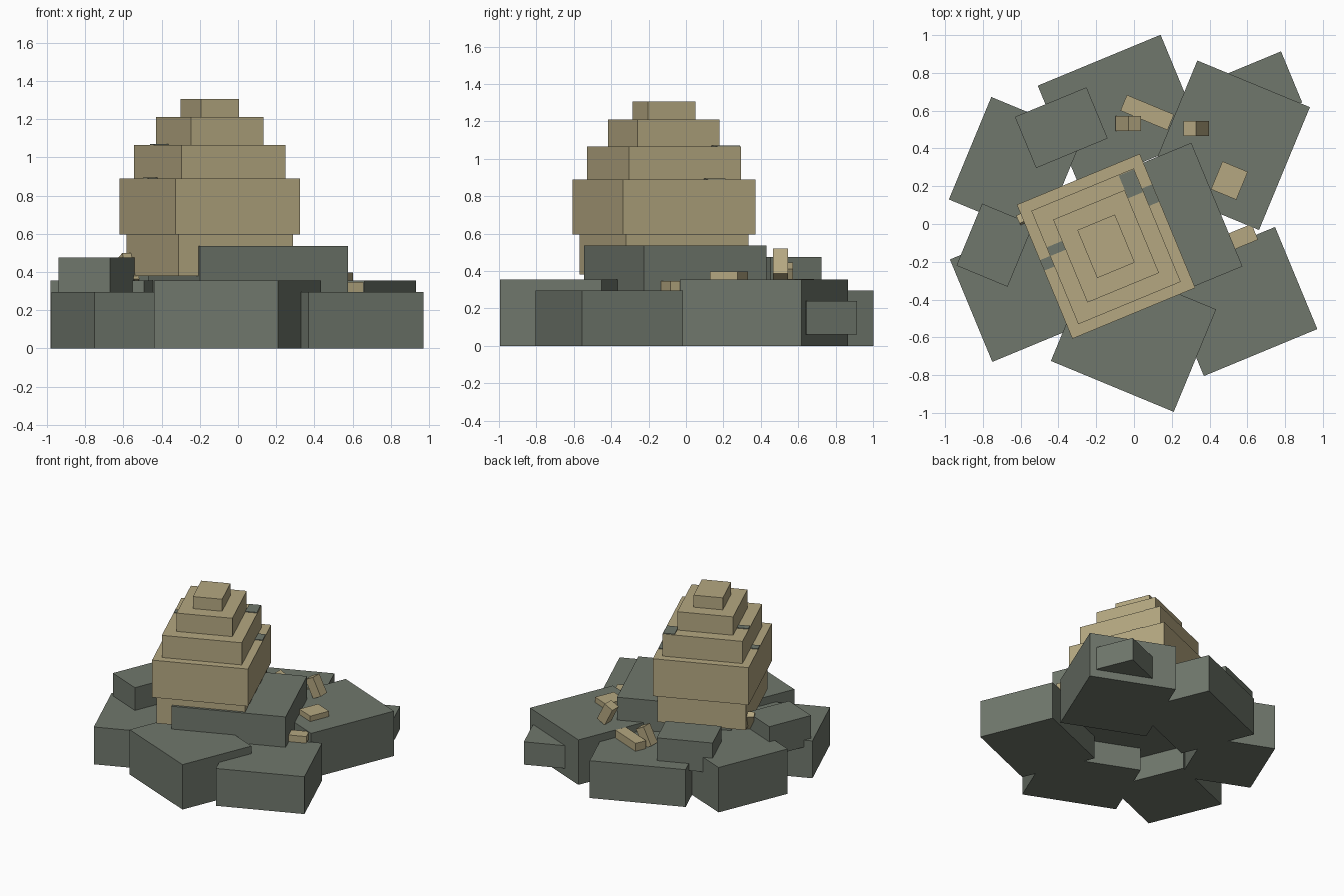
import bpy
from math import radians
from mathutils import Matrix, Vector

if "Cube" in bpy.data.objects:
    bpy.data.objects.remove(bpy.data.objects["Cube"], do_unlink=True)


def material(name, colour):
    mat = bpy.data.materials.new(name)
    mat.use_nodes = True
    mat.diffuse_color = (*colour, 1)
    bsdf = mat.node_tree.nodes["Principled BSDF"]
    bsdf.inputs["Base Color"].default_value = (*colour, 1)
    bsdf.inputs["Roughness"].default_value = 1
    return mat


STONE = material("grey green stone", (0.16, 0.185, 0.15))
SAND = material("sandstone", (0.46, 0.39, 0.22))
TURN = 22.5


def block(name, mat, centre, size, turn=TURN, lean=0):
    """Box turned about z after leaning about its own y axis."""
    bpy.ops.mesh.primitive_cube_add(size=1)
    obj = bpy.context.object
    obj.name = name
    shape = (Matrix.Rotation(radians(turn), 4, "Z")
             @ Matrix.Rotation(radians(lean), 4, "Y")
             @ Matrix.Diagonal((*size, 1)))
    obj.data.transform(shape)
    obj.location = centre
    obj.data.materials.append(mat)
    return obj


def slab(name, corner, size, z, turn):
    """Stone block placed by its lower left corner, before turning."""
    mid = Matrix.Rotation(radians(turn), 3, "Z") @ Vector((size[0] / 2, size[1] / 2, 0))
    centre = (corner[0] + mid.x, corner[1] + mid.y, sum(z) / 2)
    return block(name, STONE, centre, (*size, z[1] - z[0]), turn)


# Ring of foundation slabs
LOW, HIGH = (0, 0.295), (0, 0.355)
slab("left_front_slab", (0.37, -0.805), (0.65, 0.585), LOW, TURN)
slab("front_slab", (-0.44, -0.725), (0.704, 0.587), HIGH, -TURN)
slab("right_front_slab", (-0.75, -0.73), (0.587, 0.587), LOW, TURN)
slab("right_back_slab", (-0.98, 0.13), (0.528, 0.587), HIGH, -TURN)
slab("back_slab", (-0.285, 0.19), (0.704, 0.587), LOW, TURN)
slab("left_back_slab", (0.066, 0.215), (0.645, 0.704), HIGH, -TURN)

# Blocks resting on and beside the slabs
slab("core_block", (-0.2, -0.545), (0.838, 0.708), (0.18, 0.535), TURN)
slab("back_upper_block", (-0.515, 0.295), (0.41, 0.293), (0.24, 0.475), TURN)
bpy.data.objects["back_upper_block"].location = (-0.385, 0.51, 0.357)
slab("right_upper_block", (-0.94, -0.22), (0.293, 0.355), (0.24, 0.475), -TURN)
slab("back_side_block", (0.52, 0.485), (0.41, 0.293), (0.06, 0.24), TURN)
bpy.data.objects["back_side_block"].location = (0.645, 0.7, 0.15)

# Stepped pyramid
HUB = Vector((-0.148, -0.118, 0))
TIERS = [(0.65, 0.71, 0.38, 0.595), (0.704, 0.768, 0.595, 0.89),
         (0.587, 0.65, 0.89, 1.065), (0.41, 0.475, 1.065, 1.21),
         (0.215, 0.275, 1.21, 1.305)]
for i, (w, d, z0, z1) in enumerate(TIERS):
    block(f"pyramid_tier_{i + 1}", SAND, HUB + Vector((0, 0, (z0 + z1) / 2)),
          (w, d, z1 - z0))

# Stone patches lying on the pyramid steps
spin = Matrix.Rotation(radians(TURN), 3, "Z")
PATCHES = [(0.248, 0.255, 1.067, 0.085, 0.13), (0.32, 0.16, 0.892, 0.06, 0.1),
           (-0.248, 0.09, 1.067, 0.085, 0.05), (-0.32, 0.036, 0.892, 0.06, 0.06)]
for i, (u, v, z, w, d) in enumerate(PATCHES):
    block(f"step_patch_{i + 1}", STONE, HUB + spin @ Vector((u, v, z)), (w, d, 0.006))

# Fallen rubble
block("flat_rubble_back", SAND, (0.07, 0.59, 0.325), (0.27, 0.09, 0.065), -TURN)
block("leaning_rubble_back", SAND, (-0.03, 0.533, 0.36), (0.075, 0.08, 0.15), 0, 27)
block("leaning_rubble_left", SAND, (0.33, 0.505, 0.435), (0.075, 0.08, 0.15), 0, -27)
block("flat_rubble_left", SAND, (0.505, 0.23, 0.375), (0.145, 0.16, 0.045), -TURN)
block("small_rubble_left", SAND, (0.575, -0.068, 0.32), (0.14, 0.09, 0.055), TURN)
block("leaning_rubble_right", SAND, (-0.57, 0.01, 0.42), (0.05, 0.07, 0.15), -65, -25)
